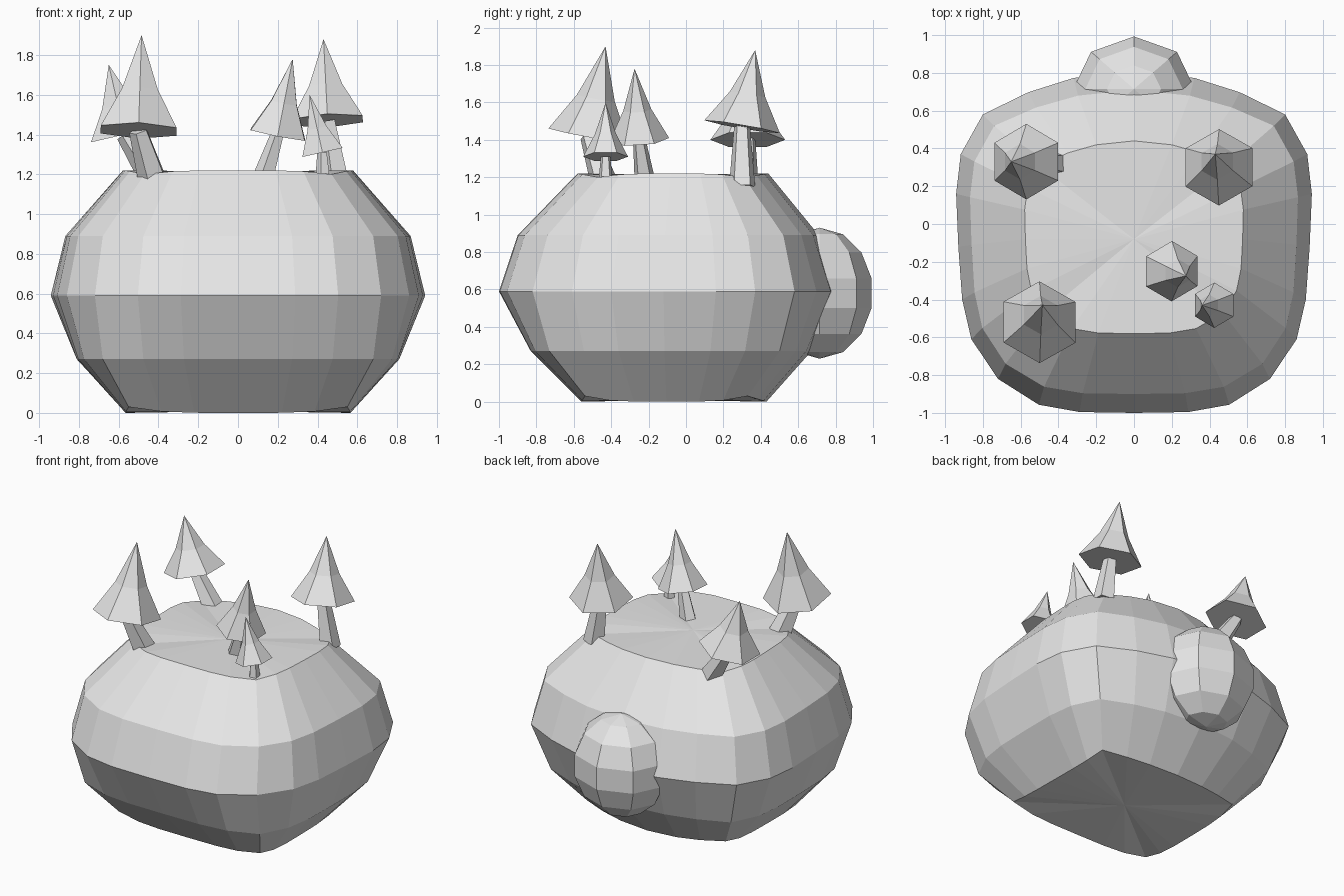
import bpy, bmesh
from mathutils import Vector, Matrix

cube = bpy.data.objects.get("Cube")
if cube:
    bpy.data.objects.remove(cube, do_unlink=True)

grey = bpy.data.materials.new("light_grey")
grey.use_nodes = True
COLOR = (0.8, 0.8, 0.8, 1)
grey.diffuse_color = COLOR
grey.node_tree.nodes["Principled BSDF"].inputs["Base Color"].default_value = COLOR


def finish(bm, name):
    bmesh.ops.recalc_face_normals(bm, faces=bm.faces)
    mesh = bpy.data.meshes.new(name)
    bm.to_mesh(mesh)
    bm.free()
    mesh.materials.append(grey)
    obj = bpy.data.objects.new(name, mesh)
    bpy.context.collection.objects.link(obj)
    return obj


def loft(bm, rings):
    """Skin a list of closed rings and cap both ends."""
    rows = [[bm.verts.new(p) for p in ring] for ring in rings]
    n = len(rows[0])
    for a, b in zip(rows, rows[1:]):
        for i in range(n):
            j = (i + 1) % n
            bm.faces.new((a[i], a[j], b[j], b[i]))
    for row, ring in ((rows[0], rings[0]), (rows[-1], rings[-1])):
        hub = bm.verts.new(sum((Vector(p) for p in ring), Vector()) / n)
        for i in range(n):
            bm.faces.new((row[i], row[(i + 1) % n], hub))


STEPS = (-1, -0.7, -0.4, 0, 0.4, 0.7)


def boulder_ring(z, xf, xb, yf, yb, front, side, back, lift):
    """Four bowed sides between the corners; lift raises the corners."""
    corners = [(-xf, yf), (xf, yf), (xb, yb), (-xb, yb)]
    bows = [(0, -front, 4), (side, 0, 4), (0, back, 2), (-side, 0, 4)]
    ring = []
    for k in range(4):
        a, b = Vector(corners[k]), Vector(corners[(k + 1) % 4])
        bx, by, power = bows[k]
        for t in STEPS:
            bow = 1 - abs(t) ** power
            p = a.lerp(b, (t + 1) / 2) + Vector((bx, by)) * bow
            ring.append((p.x, p.y, z + lift * (1 - bow)))
    return ring


# Boulder: height, corner positions, bow of the sides, corner lift
bm = bmesh.new()
loft(bm, [boulder_ring(*level) for level in (
    (0.00, 0.55, 0.54, -0.54, 0.33, 0.02, 0.02, 0.10, 0.03),
    (0.27, 0.68, 0.70, -0.73, 0.50, 0.10, 0.12, 0.17, 0.00),
    (0.59, 0.72, 0.80, -0.82, 0.58, 0.18, 0.17, 0.23, 0.00),
    (0.89, 0.68, 0.74, -0.74, 0.52, 0.16, 0.15, 0.19, 0.00),
    (1.22, 0.47, 0.50, -0.47, 0.31, 0.11, 0.09, 0.13, -0.02),
)])
finish(bm, "boulder")

# Round knob on the back
bm = bmesh.new()
bmesh.ops.create_uvsphere(
    bm, u_segments=8, v_segments=7, radius=1,
    matrix=Matrix.Translation((0, 0.715, 0.58)) @ Matrix.Diagonal((0.33, 0.285, 0.35, 1)))
finish(bm, "back_knob")


def tapered(name, start, end, profile, sides):
    """Low-poly solid along an axis; profile holds (fraction, radius)."""
    start, end = Vector(start), Vector(end)
    axis = end - start
    turn = Vector((0, 0, 1)).rotation_difference(axis)
    rings = []
    for f, r in profile:
        ring = []
        for i in range(sides):
            spoke = Matrix.Rotation(6.28319 * (i + 0.5) / sides, 3, 'Z') @ Vector((r, 0, 0))
            ring.append(start + axis * f + turn @ spoke)
        rings.append(ring)
    bm = bmesh.new()
    loft(bm, rings)
    bmesh.ops.remove_doubles(bm, verts=bm.verts, dist=0.0005)
    return finish(bm, name)


# Trees: root, crown base, tip, crown radius
trees = {
    "front_right_tree": ((-0.42, -0.43, 1.15), (-0.50, -0.52, 1.42), (-0.485, -0.43, 1.90), 0.22),
    "back_right_tree": ((-0.42, 0.32, 1.17), (-0.57, 0.33, 1.40), (-0.65, 0.33, 1.75), 0.20),
    "back_left_tree": ((0.50, 0.30, 1.15), (0.45, 0.30, 1.47), (0.43, 0.37, 1.88), 0.205),
    "middle_tree": ((0.13, -0.22, 1.18), (0.20, -0.25, 1.40), (0.275, -0.275, 1.78), 0.16),
    "small_front_tree": ((0.43, -0.43, 1.15), (0.425, -0.43, 1.31), (0.36, -0.43, 1.60), 0.12),
}
for name, (root, base, tip, radius) in trees.items():
    tapered(name + "_trunk", root, base, ((0, radius * 0.36), (1, radius * 0.22)), 5)
    tapered(name + "_crown", base, tip, ((0, radius), (0.42, radius * 0.47), (1, 0)), 6)
